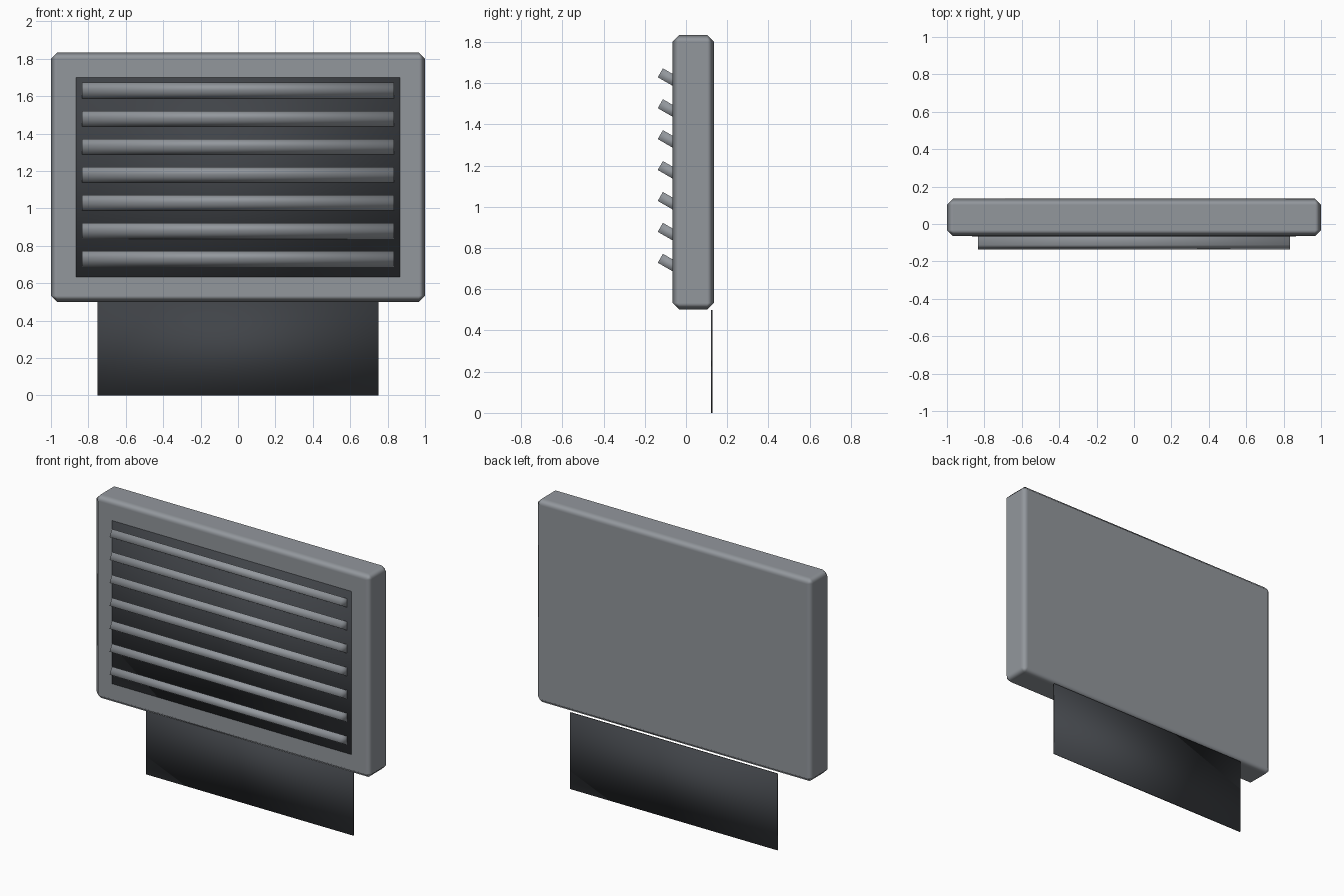
import bpy
import math

if "Cube" in bpy.data.objects:
    bpy.data.objects.remove(bpy.data.objects["Cube"])


def make_material(name, colour):
    mat = bpy.data.materials.new(name)
    mat.diffuse_color = (*colour, 1)
    mat.use_nodes = True
    mat.node_tree.nodes["Principled BSDF"].inputs["Base Color"].default_value = mat.diffuse_color
    return mat


steel = make_material("steel_grey", (0.29, 0.31, 0.335))
dark = make_material("dark_metal", (0.052, 0.057, 0.065))


def box(name, centre, size, material, tilt=0.0):
    """Smooth shaded box with its scale applied."""
    bpy.ops.mesh.primitive_cube_add(size=1, location=centre)
    ob = bpy.context.object
    ob.name = name
    ob.scale = size
    bpy.ops.object.transform_apply(location=False, rotation=False, scale=True)
    ob.rotation_euler.x = tilt
    bpy.ops.object.shade_smooth()
    ob.data.materials.append(material)
    return ob


MID_Z = 1.167

# Chamfered housing with flat-looking faces and soft edges
housing = box("housing", (0, 0.035, MID_Z), (2, 0.2, 1.333), steel)
bevel = housing.modifiers.new("chamfer", 'BEVEL')
bevel.width = 0.033
bevel.segments = 1
bevel.limit_method = 'NONE'
bevel.harden_normals = True

# Dark panel behind the slats, flush with the housing front
box("grille_panel", (0, -0.056, MID_Z), (1.733, 0.02, 1.067), dark)

# Seven louvre slats, front edges raised 30 degrees
for i in range(7):
    box(f"louvre_slat_{i + 1}", (0, -0.067, MID_Z + (i - 3) * 0.15),
        (1.667, 0.133, 0.05), steel, tilt=math.radians(-30))

# Thin mounting plate hanging below the back edge
box("mounting_plate", (0, 0.125, 0.25), (1.5, 0.007, 0.5), dark)
